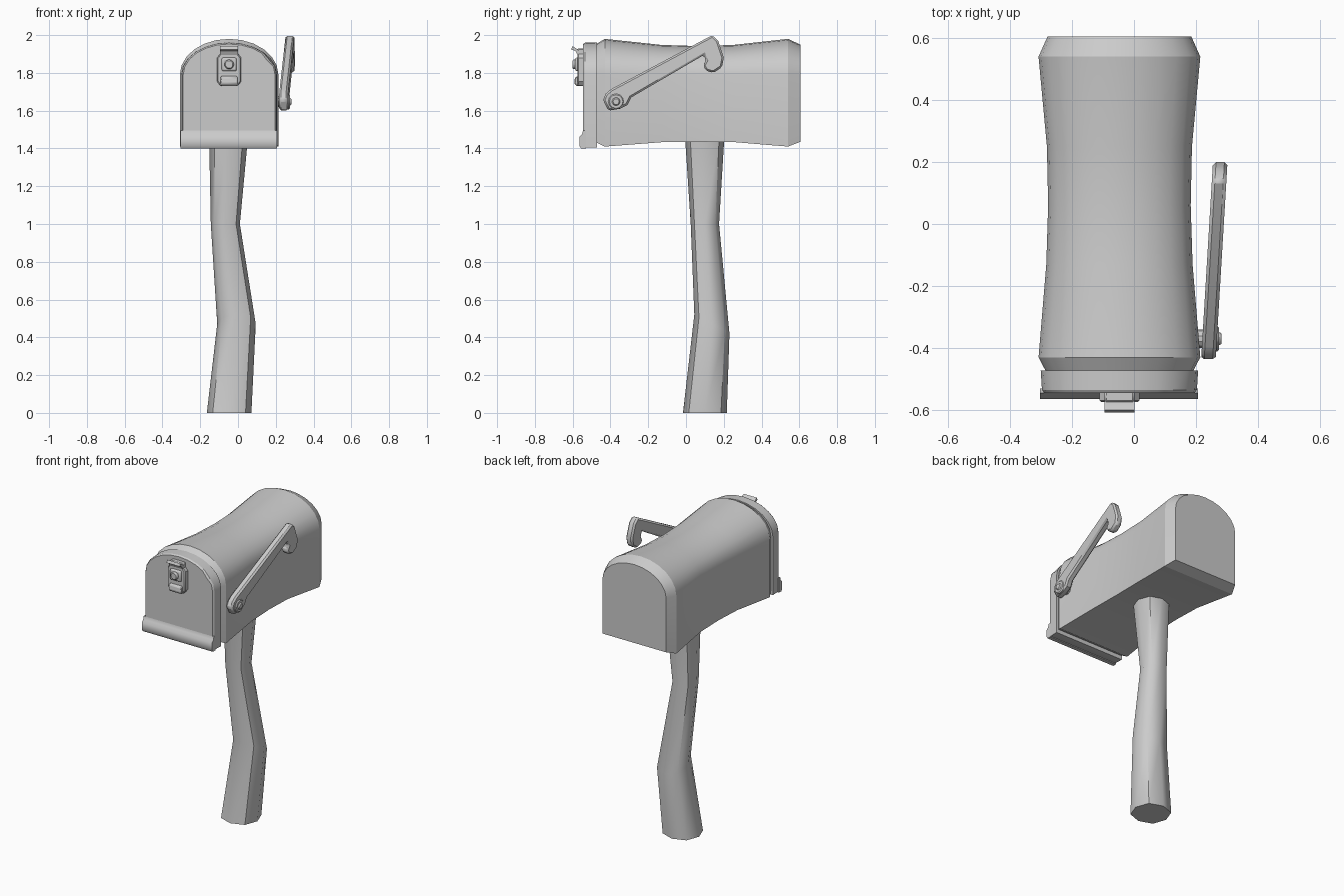
import bpy, bmesh, math

cube = bpy.data.objects.get("Cube")
if cube:
    bpy.data.objects.remove(cube)

grey = bpy.data.materials.new("plain grey")
grey.use_nodes = True
COLOUR = (0.6, 0.6, 0.6, 1)
grey.diffuse_color = COLOUR
grey.node_tree.nodes["Principled BSDF"].inputs["Base Color"].default_value = COLOUR

CX = -0.047  # centre line of the box


def loft(name, rings, angle=35, bevel=0.0, segments=1):
    """Skin a list of equal-length point rings and cap both ends."""
    bm = bmesh.new()
    loops = [[bm.verts.new(p) for p in ring] for ring in rings]
    for a, b in zip(loops, loops[1:]):
        for i in range(len(a)):
            j = (i + 1) % len(a)
            bm.faces.new((a[i], a[j], b[j], b[i]))
    bm.faces.new(loops[0])
    bm.faces.new(loops[-1])
    bmesh.ops.recalc_face_normals(bm, faces=bm.faces)
    mesh = bpy.data.meshes.new(name)
    bm.to_mesh(mesh)
    bm.free()
    mesh.materials.append(grey)
    obj = bpy.data.objects.new(name, mesh)
    bpy.context.collection.objects.link(obj)
    if bevel:
        mod = obj.modifiers.new("Bevel", "BEVEL")
        mod.width, mod.segments = bevel, segments
        mod.angle_limit = math.radians(40)
    bpy.ops.object.select_all(action="DESELECT")
    obj.select_set(True)
    bpy.context.view_layer.objects.active = obj
    bpy.ops.object.shade_smooth_by_angle(angle=math.radians(angle))
    return obj


def arch(y, half, bottom, top, spring=1.79, dent=0.0):
    """Flat-bottomed arch section; a dent pulls in one shoulder point."""
    pts = [(CX - half, y, bottom), (CX + half, y, bottom)]
    for i in range(13):
        a = math.pi * i / 12
        k = 1 - dent if i == 2 else 1
        pts.append((CX + half * math.cos(a) * k, y,
                    spring + (top - spring) * math.sin(a) * k))
    return pts


def slab(name, profile, x0, x1, **kw):
    """Extrude a side profile of (y, z) points across x."""
    return loft(name, [[(x, y, z) for y, z in profile] for x in (x0, x1)], **kw)


def plate(name, outline, y0, y1, **kw):
    """Extrude a front outline of (x, z) points along y."""
    return loft(name, [[(x, y, z) for x, z in outline] for y in (y0, y1)], **kw)


# Waisted box with chamfered ends
loft("box_body", [arch(*s) for s in (
    (-0.48, 0.235, 1.435, 1.95), (-0.43, 0.261, 1.41, 1.98),
    (-0.13, 0.236, 1.433, 1.948), (0.06, 0.23, 1.436, 1.942),
    (0.25, 0.234, 1.434, 1.948), (0.54, 0.261, 1.41, 1.98),
    (0.605, 0.232, 1.435, 1.95))], angle=25)

# Door with a knocked shoulder
loft("door", [arch(-0.472, 0.254, 1.405, 1.962),
              arch(-0.535, 0.25, 1.405, 1.96, dent=0.03),
              arch(-0.545, 0.243, 1.41, 1.953, dent=0.05)], angle=30)

# Rolled lip along the foot of the door
slab("door_lip", [(-0.53, 1.4), (-0.555, 1.4), (-0.565, 1.415), (-0.565, 1.46),
                  (-0.55, 1.475), (-0.545, 1.495), (-0.53, 1.495)],
     CX - 0.257, CX + 0.253, angle=50)

# Latch: backing plate, pull tab, hook and button
plate("latch_plate", [(CX + s * x, z) for s, x, z in (
    (-1, 0.045, 1.73), (1, 0.045, 1.73), (1, 0.064, 1.755), (1, 0.064, 1.88),
    (1, 0.048, 1.9), (1, 0.048, 1.93), (-1, 0.048, 1.93), (-1, 0.048, 1.9),
    (-1, 0.064, 1.88), (-1, 0.064, 1.755))], -0.575, -0.54, bevel=0.006)
slab("latch_tab", [(-0.57, 1.785), (-0.588, 1.775), (-0.592, 1.745),
                   (-0.58, 1.73), (-0.57, 1.73)],
     CX - 0.045, CX + 0.045, bevel=0.005)
slab("latch_hook", [(-0.545, 1.89), (-0.57, 1.885), (-0.585, 1.915),
                    (-0.608, 1.925), (-0.6, 1.942), (-0.575, 1.925),
                    (-0.56, 1.9), (-0.545, 1.915)],
     CX - 0.048, CX + 0.048)
plate("latch_button_base", [(CX + x * 0.04, 1.845 + z * 0.036) for x, z in
                            ((-1, -1), (1, -1), (1, 1), (-1, 1))],
      -0.587, -0.565, bevel=0.01, segments=2)
plate("latch_button", [(CX + 0.027 * math.cos(a), 1.845 + 0.027 * math.sin(a))
                       for a in (math.pi * (i + 0.5) / 4 for i in range(8))],
      -0.602, -0.58, bevel=0.006)

# Leaning signal flag with a hooked head
FLAG = [(-0.44, 1.655), (-0.425, 1.69), (-0.395, 1.715), (0.14, 2.0),
        (0.17, 1.97), (0.2, 1.88), (0.19, 1.83), (0.145, 1.8), (0.105, 1.812),
        (0.09, 1.84), (0.105, 1.865), (0.095, 1.895), (-0.29, 1.67),
        (-0.31, 1.63), (-0.35, 1.61), (-0.41, 1.6)]


def lean(y):
    return 0.217 + 0.06 * (y + 0.43)


loft("signal_flag", [[(lean(y) + t, y, z) for y, z in FLAG]
                     for t in (0, 0.047)], bevel=0.01)


def disc(name, r, x0, x1, sides):
    return slab(name, [(-0.37 + r * math.cos(2 * math.pi * i / sides),
                        1.648 + r * math.sin(2 * math.pi * i / sides))
                       for i in range(sides)], x0, x1, bevel=0.006)


# Flag pivot and bolt
disc("flag_pivot", 0.03, 0.19, 0.23, 10)
disc("flag_washer", 0.042, 0.255, 0.274, 12)
disc("flag_bolt", 0.024, 0.265, 0.282, 6)

# Crooked post: height, centre x, centre y, half widths, per-side bend
post = []
for z, x, y, rx, ry in ((0, -0.047, 0.1, 0.118, 0.116),
                        (0.47, -0.008, 0.137, 0.102, 0.093),
                        (1.0, -0.067, 0.1, 0.077, 0.075),
                        (1.46, -0.05, 0.099, 0.103, 0.104)):
    ring = []
    for i in range(8):
        a = math.pi * i / 4
        k = 1.04 if i % 2 else 1.0
        tilt = -0.05 * math.sin(a) if z == 0.47 else 0
        ring.append((x + rx * k * math.cos(a), y + ry * k * math.sin(a), z + tilt))
    post.append(ring)
loft("post", post, angle=50)
